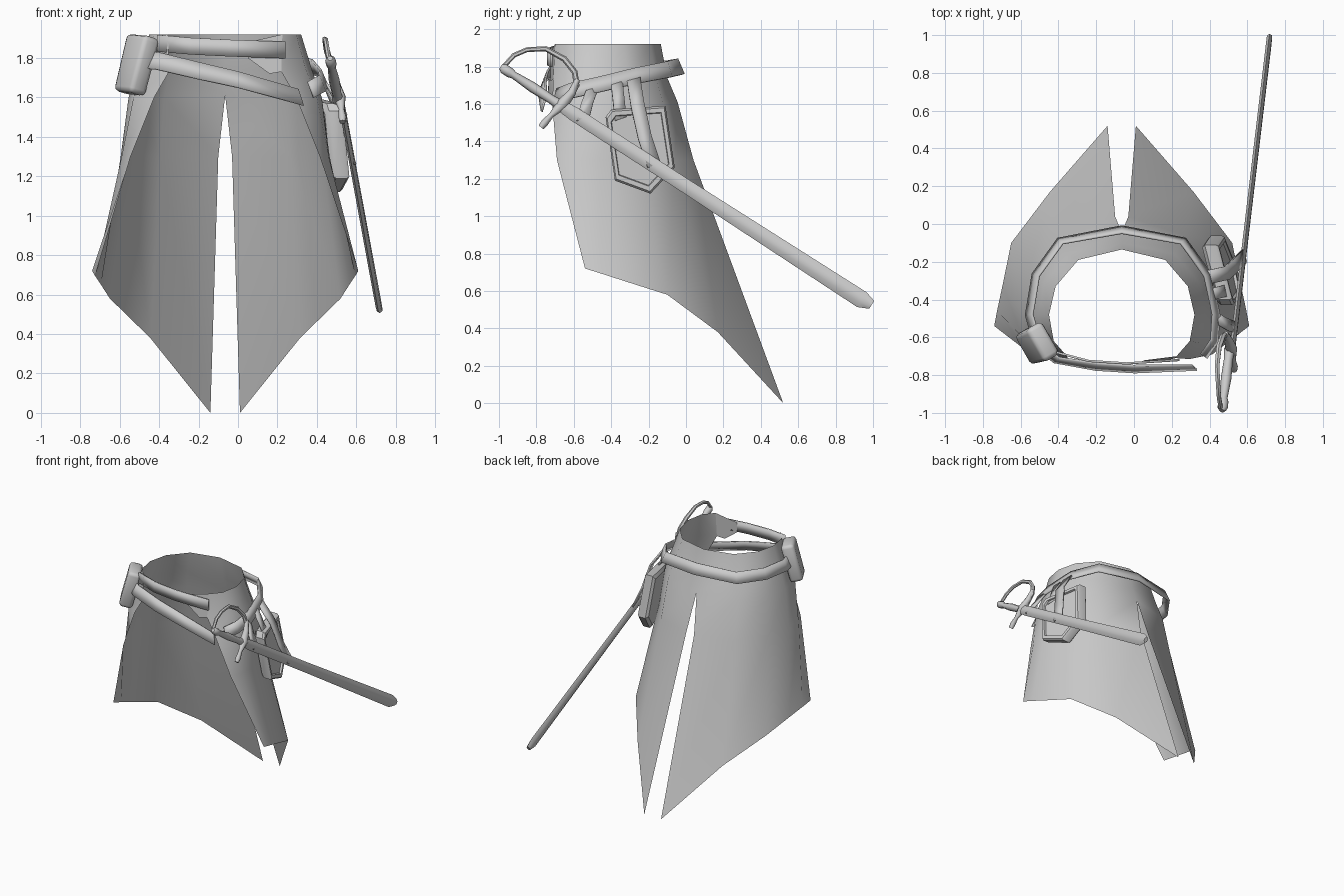
import bpy, bmesh, math
from mathutils import Vector, Matrix

if "Cube" in bpy.data.objects:
    bpy.data.objects.remove(bpy.data.objects["Cube"])

grey = bpy.data.materials.new("cloth grey")
grey.diffuse_color = (0.6, 0.6, 0.6, 1)
grey.use_nodes = True
grey.node_tree.nodes["Principled BSDF"].inputs["Base Color"].default_value = grey.diffuse_color
CX = -0.065  # symmetry line of the skirt


def finish(ob, angle=50):
    ob.data.materials.append(grey)
    bpy.ops.object.select_all(action='DESELECT')
    bpy.context.view_layer.objects.active = ob
    ob.select_set(True)
    bpy.ops.object.shade_smooth_by_angle(angle=math.radians(angle))
    return ob


def make(name, bm, angle=50):
    me = bpy.data.meshes.new(name)
    bm.to_mesh(me)
    bm.free()
    ob = bpy.data.objects.new(name, me)
    bpy.context.collection.objects.link(ob)
    return finish(ob, angle)


def grid(bm, rows, closed=False, skip=()):
    """Quads between rows of points; skip lists columns left open."""
    vs = [[bm.verts.new(p) for p in r] for r in rows]
    n = len(rows[0])
    for a, b in zip(vs, vs[1:]):
        for j in range(n if closed else n - 1):
            if j not in skip:
                k = (j + 1) % n
                bm.faces.new((a[j], a[k], b[k], b[j]))
    return vs


def ribbon(name, pts, width, lean=0.0, thick=0.012):
    """Upright strap along points; its top edge leans in to the waist."""
    bm = bmesh.new()
    mid = Vector((CX, -0.42, 0))
    top, low = [], []
    for p in map(Vector, pts):
        inward = (mid - p)
        inward.z = 0
        up = Vector((0, 0, width / 2)) + inward.normalized() * lean / 2
        top.append(p + up)
        low.append(p - up)
    grid(bm, [top, low])
    ob = make(name, bm)
    mod = ob.modifiers.new("thickness", 'SOLIDIFY')
    mod.thickness = thick
    mod.offset = 0
    return ob


def hanger(name, pts, width):
    """Hanging strap whose width runs front to back."""
    bm = bmesh.new()
    off = Vector((-0.01, width / 2, 0.01))
    grid(bm, [[Vector(p) + off for p in pts], [Vector(p) - off for p in pts]])
    ob = make(name, bm)
    mod = ob.modifiers.new("thickness", 'SOLIDIFY')
    mod.thickness = 0.012
    mod.offset = 0


def tube(name, pts, radii, sides=8):
    """Round bar with a radius at each point and closed ends."""
    bm = bmesh.new()
    pts = [Vector(p) for p in pts]
    rows = []
    for i, p in enumerate(pts):
        d = (pts[min(i + 1, len(pts) - 1)] - pts[max(i - 1, 0)]).normalized()
        a = d.cross(Vector((1, 0, 0))).normalized()
        b = d.cross(a)
        rows.append([p + radii[i] * (a * math.cos(t) + b * math.sin(t))
                     for t in [2 * math.pi * k / sides for k in range(sides)]])
    vs = grid(bm, rows, closed=True)
    bm.faces.new(vs[0])
    bm.faces.new(vs[-1])
    bmesh.ops.recalc_face_normals(bm, faces=bm.faces)
    return make(name, bm)


# Skirt: half rows from the front edge to the back slit, then mirrored
levels = [
    [(.29, -.70, 1.92), (.36, -.62, 1.92), (.385, -.48, 1.92),
     (.35, -.33, 1.92), (.23, -.19, 1.92), (0, -.135, 1.92)],
    [(.285, -.71, 1.73), (.41, -.63, 1.74), (.44, -.48, 1.74),
     (.41, -.31, 1.74), (.28, -.16, 1.74), (0, -.10, 1.74)],
    [(.36, -.715, 1.6), (.465, -.64, 1.6), (.49, -.48, 1.6),
     (.455, -.29, 1.6), (.31, -.12, 1.6), (0, -.045, 1.61)],
    [(.48, -.69, 1.3), (.525, -.60, 1.3), (.53, -.47, 1.3),
     (.49, -.26, 1.3), (.33, -.06, 1.3), (.035, .04, 1.3)],
    [(.675, -.54, .72), (.66, -.46, .695), (.63, -.32, .65),
     (.585, -.10, .58), (.38, .17, .38), (.075, .52, 0)],
]
rows = [[(CX - u, y, z) for u, y, z in r] + [(CX + u, y, z) for u, y, z in r[::-1]]
        for r in levels]
bm = bmesh.new()
grid(bm, rows, skip=(5,))
bmesh.ops.remove_doubles(bm, verts=bm.verts, dist=0.001)
make("skirt", bm, 70)

# Right front flap of the waist
bm = bmesh.new()
flap = [(.225, -.70, 1.92), (.05, -.722, 1.88), (.05, -.725, 1.80),
        (.16, -.725, 1.72), (.22, -.71, 1.73)]
bm.faces.new([bm.verts.new(p) for p in flap])
make("waist_flap", bm)

# Upper closing strap and the slanted belt
ribbon("waist_strap", [(-.41, -.68, 1.875), (-.24, -.725, 1.86),
                       (-.04, -.738, 1.85), (.24, -.72, 1.84)], 0.085)
ribbon("belt", [(.37, -.70, 1.64), (.425, -.62, 1.67), (.435, -.48, 1.70),
                (.39, -.27, 1.75), (.26, -.09, 1.785), (CX, -.03, 1.80),
                (-.39, -.09, 1.79), (-.52, -.27, 1.79), (-.555, -.48, 1.79),
                (-.51, -.64, 1.79), (-.41, -.72, 1.785), (-.2, -.755, 1.735),
                (0, -.768, 1.69), (.32, -.76, 1.60)], 0.082, 0.035)

# Left pouch: rounded box resting against the hip
bm = bmesh.new()
bmesh.ops.create_cube(bm, size=1)
for v in bm.verts:
    if v.co.z < 0:
        v.co.x *= 0.9
up = Vector((.25, .09, 1)).normalized()
t = Vector((.5, -.85, 0))
t = (t - up * t.dot(up)).normalized()
n = up.cross(t)
m = Matrix((t * .20, n * .10, up * .30)).transposed().to_4x4()
m.translation = (-.515, -.635, 1.765)
bm.transform(m)
bmesh.ops.recalc_face_normals(bm, faces=bm.faces)
bmesh.ops.bevel(bm, geom=bm.edges[:], offset=0.025, segments=2,
                profile=0.5, affect='EDGES')
make("left_pouch", bm)

# Right pouch: six-sided case with a raised rim, sheared to follow the skirt
outline = [(-.43, 1.53), (-.40, 1.57), (-.11, 1.59), (-.06, 1.26),
           (-.19, 1.12), (-.38, 1.19)]


def on_hip(y, z, out):
    return Vector((.42 + .14 * (1.37 - z) - .25 * (y + .25) + out, y, z))


def loop(scale, out):
    return [on_hip(-.25 + (y + .25) * scale, 1.37 + (z - 1.37) * scale, out)
            for y, z in outline]


bm = bmesh.new()
vs = grid(bm, [loop(.9, 0), loop(1, .02), loop(1, .075), loop(.95, .09),
               loop(.84, .09), loop(.82, .075)], closed=True)
bm.faces.new(vs[0])
bm.faces.new(vs[-1])
bmesh.ops.recalc_face_normals(bm, faces=bm.faces)
make("right_pouch", bm, 35)

# Hanging straps for the pouch and the sword
hanger("rear_hanger", [(.40, -.28, 1.73), (.49, -.26, 1.6),
                       (.535, -.22, 1.42), (.585, -.17, 1.27)], 0.07)
hanger("pouch_loop", [(.42, -.37, 1.71), (.46, -.36, 1.62),
                      (.50, -.35, 1.52)], 0.06)
hanger("front_hanger", [(.44, -.50, 1.68), (.49, -.53, 1.6),
                        (.54, -.55, 1.52)], 0.07)


# Sword: positions run along one slanted line
def along(y):
    return Vector((.60 + .119 * y, y, 1.16 - .645 * y))


across = Vector((0, .54, .84))
side = Vector((.014, 0, 0))
bm = bmesh.new()
rows = []
for y, half, shift in [(-.68, .03, 0), (-.60, .038, 0), (0, .038, 0),
                       (.94, .047, 0), (.99, .025, .005)]:
    c = along(y) + across * shift
    rows.append([c + across * half, c + side + across * half * .4,
                 c + side - across * half * .4, c - across * half,
                 c - side - across * half * .4, c - side + across * half * .4])
vs = grid(bm, rows, closed=True)
bm.faces.new(vs[0])
bm.faces.new(vs[-1])
bmesh.ops.recalc_face_normals(bm, faces=bm.faces)
make("scabbard", bm)

tube("sword_grip", [along(y) - Vector((.015, 0, 0)) for y in
                    (-.99, -.975, -.94, -.92, -.82, -.72, -.66)],
     [.014, .027, .027, .02, .028, .024, .03])
tube("cross_guard", [(.53, -.775, 1.475), (.53, -.755, 1.50), (.525, -.72, 1.54),
                     (.515, -.66, 1.60), (.50, -.61, 1.66), (.485, -.58, 1.73)],
     [.016, .02, .014, .032, .022, .014])
tube("knuckle_bow", [(.46, -.975, 1.80), (.45, -.92, 1.86), (.445, -.85, 1.89),
                     (.44, -.75, 1.895), (.45, -.65, 1.84), (.47, -.595, 1.77),
                     (.485, -.585, 1.70), (.50, -.62, 1.63)],
     [.012, .013, .013, .014, .016, .016, .016, .014], 6)
